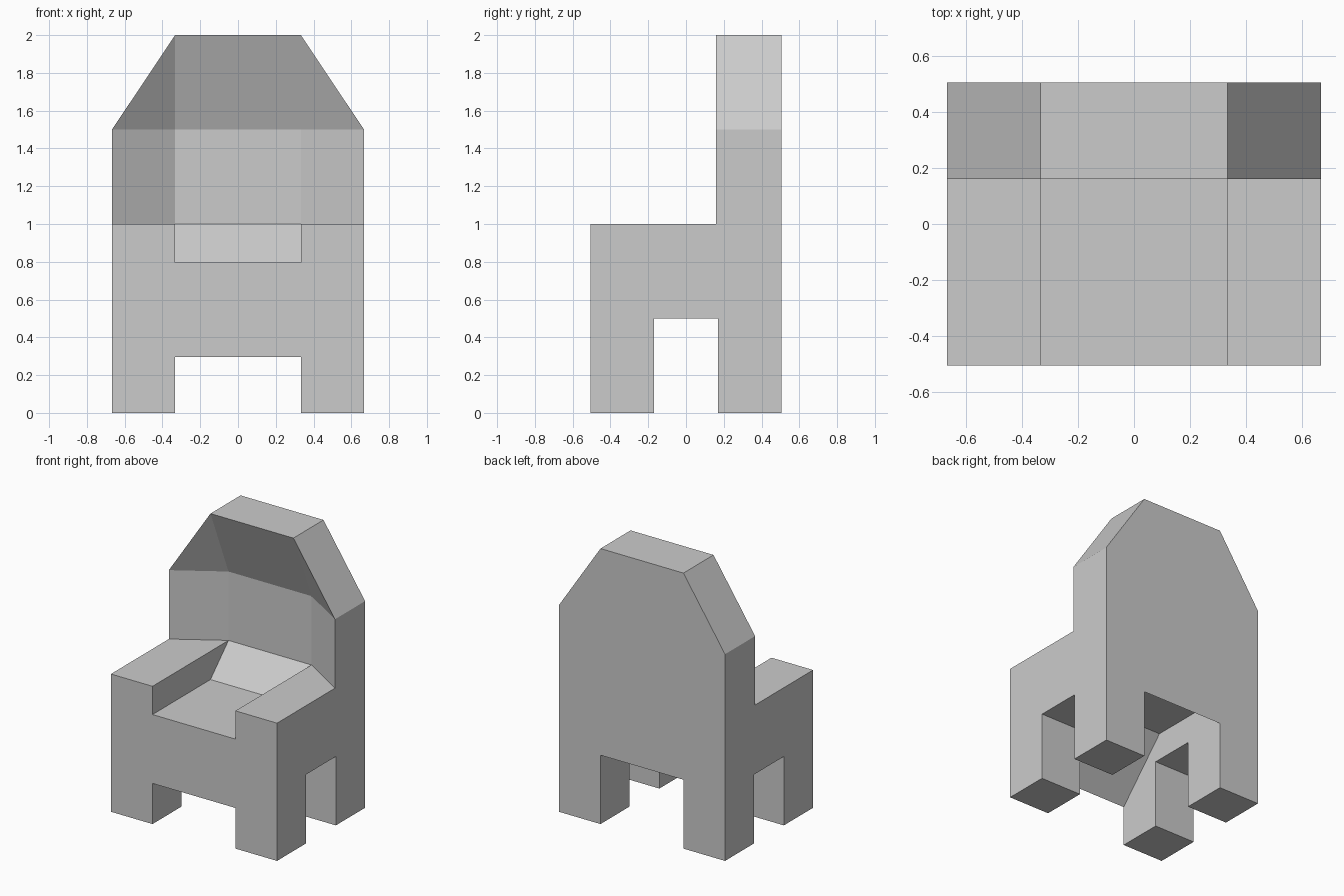
import bpy
import bmesh

if "Cube" in bpy.data.objects:
    bpy.data.objects.remove(bpy.data.objects["Cube"], do_unlink=True)

grey = bpy.data.materials.new("plain_grey")
grey.use_nodes = True
grey.diffuse_color = (0.6, 0.6, 0.6, 1)
grey.node_tree.nodes["Principled BSDF"].inputs["Base Color"].default_value = (0.6, 0.6, 0.6, 1)

INNER, OUTER = 0.333, 0.667      # half widths of the seat and of the chair
FRONT, BACK = -0.505, 0.505
REST, HOLLOW = 0.16, 0.367       # front of the backrest rim and of its recess


def finish(name, bm, mirror=False):
    bmesh.ops.recalc_face_normals(bm, faces=bm.faces)
    mesh = bpy.data.meshes.new(name)
    bm.to_mesh(mesh)
    bm.free()
    mesh.materials.append(grey)
    obj = bpy.data.objects.new(name, mesh)
    bpy.context.collection.objects.link(obj)
    if mirror:
        obj.modifiers.new("mirror", 'MIRROR').use_mirror_merge = False
    return obj


def side_profile(name, points, x0, x1, mirror=False):
    """Extrude a (y, z) outline from x0 to x1."""
    bm = bmesh.new()
    face = bm.faces.new([bm.verts.new((x0, y, z)) for y, z in points])
    new = bmesh.ops.extrude_face_region(bm, geom=[face])["geom"]
    moved = [v for v in new if isinstance(v, bmesh.types.BMVert)]
    bmesh.ops.translate(bm, verts=moved, vec=(x1 - x0, 0, 0))
    return finish(name, bm, mirror)


def hull(name, points, mirror=False):
    bm = bmesh.new()
    for p in points:
        bm.verts.new(p)
    bmesh.ops.convex_hull(bm, input=bm.verts[:])
    bmesh.ops.dissolve_limit(bm, angle_limit=0.01, verts=bm.verts[:], edges=bm.edges[:])
    return finish(name, bm, mirror)


# Seat, front apron and recessed middle of the backrest
side_profile("seat_and_back", [
    (FRONT, 0.295), (FRONT, 0.795), (REST, 0.795), (HOLLOW, 1), (HOLLOW, 1.5),
    (REST, 2), (BACK, 2), (BACK, 0.5), (HOLLOW, 0.7), (-0.13, 0.7)], -INNER, INNER)

# Arms with their front and back legs
side_profile("arms_and_legs", [
    (FRONT, 0), (FRONT, 1), (BACK, 1), (BACK, 0),
    (0.17, 0), (0.17, 0.5), (-0.17, 0.5), (-0.17, 0)], INNER, OUTER, True)

# Angled wings of the backrest
wing = [(OUTER, REST), (INNER, HOLLOW), (INNER, BACK), (OUTER, BACK)]
hull("back_wings", [(x, y, z) for x, y in wing for z in (1, 1.5)], True)

# Overhanging shoulders above the wings
hull("back_shoulders", [(x, y, 1.5) for x, y in wing]
     + [(INNER, REST, 2), (INNER, BACK, 2)], True)
